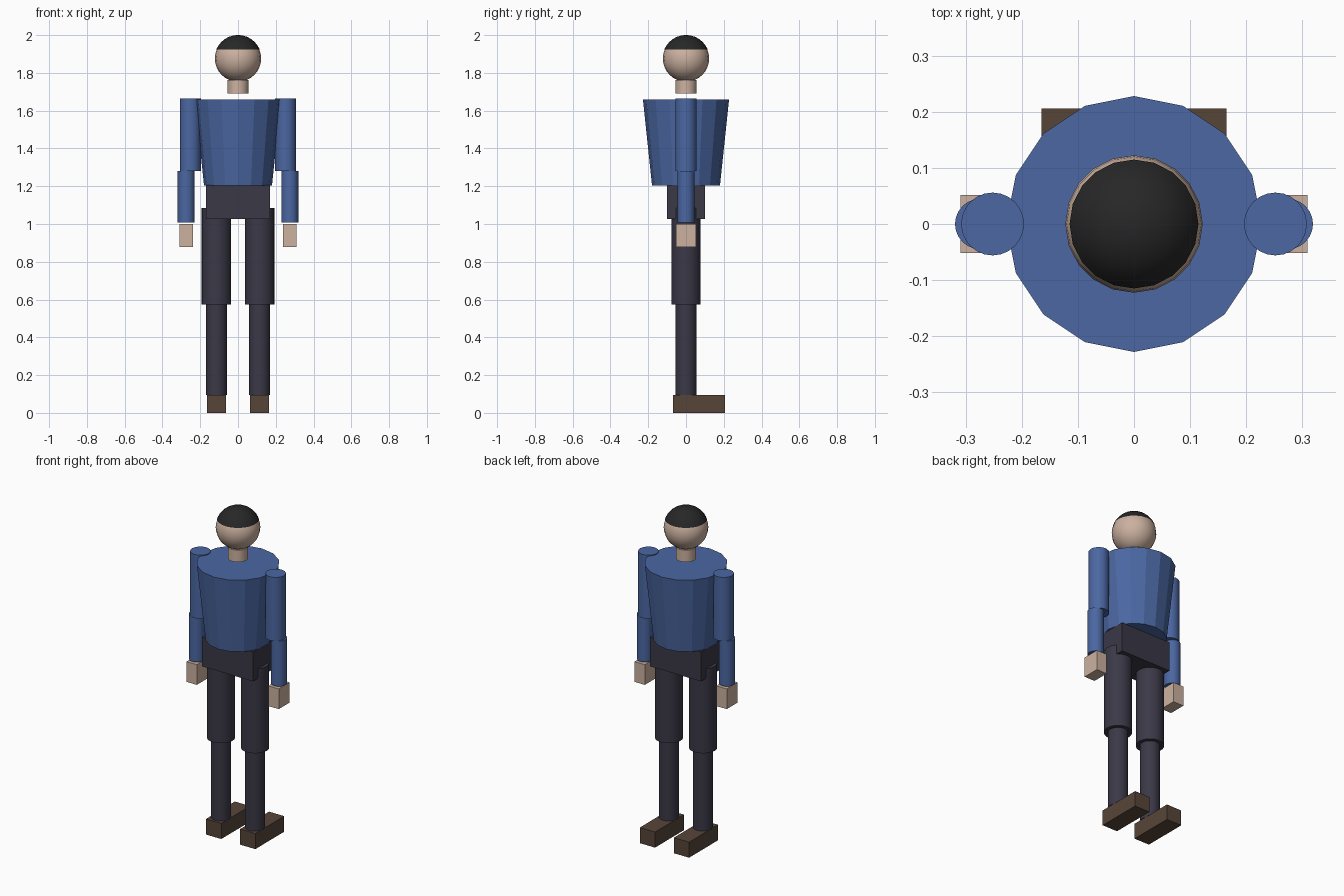
import bpy, bmesh
from mathutils import Matrix, Vector

old = bpy.data.objects.get("Cube")
if old:
    bpy.data.objects.remove(old, do_unlink=True)


def material(name, rgb):
    m = bpy.data.materials.new(name)
    m.use_nodes = True
    m.diffuse_color = (*rgb, 1)
    m.node_tree.nodes["Principled BSDF"].inputs["Base Color"].default_value = (*rgb, 1)
    return m


SHIRT = material("shirt blue", (0.07, 0.135, 0.36))
TROUSERS = material("trouser charcoal", (0.042, 0.04, 0.062))
SKIN = material("skin", (0.6, 0.44, 0.35))
SHOES = material("shoe brown", (0.095, 0.06, 0.04))
HAIR = material("hair black", (0.02, 0.02, 0.02))


def finish(bm, name, mat, smooth=False):
    mesh = bpy.data.meshes.new(name)
    bm.to_mesh(mesh)
    bm.free()
    mesh.materials.append(mat)
    obj = bpy.data.objects.new(name, mesh)
    bpy.context.collection.objects.link(obj)
    if smooth:
        bpy.ops.object.select_all(action="DESELECT")
        obj.select_set(True)
        bpy.context.view_layer.objects.active = obj
        bpy.ops.object.shade_smooth_by_angle()
    return obj


def tube(name, mat, x, z0, z1, r0, r1=None, sides=24, smooth=True):
    bm = bmesh.new()
    bmesh.ops.create_cone(bm, cap_ends=True, segments=sides, radius1=r0,
                          radius2=r0 if r1 is None else r1, depth=z1 - z0,
                          matrix=Matrix.Translation((x, 0, (z0 + z1) / 2)))
    return finish(bm, name, mat, smooth)


def box(name, mat, low, high):
    low, high = Vector(low), Vector(high)
    bm = bmesh.new()
    bmesh.ops.create_cube(bm, size=1, matrix=Matrix.Translation((low + high) / 2)
                          @ Matrix.Diagonal((*(high - low), 1)))
    return finish(bm, name, mat)


def ball(name, mat, z, radius, cut=None):
    bm = bmesh.new()
    bmesh.ops.create_uvsphere(bm, u_segments=20, v_segments=16, radius=radius,
                              matrix=Matrix.Translation((0, 0, z)))
    if cut is not None:
        geom = bm.verts[:] + bm.edges[:] + bm.faces[:]
        bmesh.ops.bisect_plane(bm, geom=geom, plane_co=(0, 0, cut),
                               plane_no=(0, 0, 1), clear_inner=True)
    return finish(bm, name, mat, True)


# Head, hair and neck
ball("head", SKIN, 1.876, 0.1225)
ball("hair", HAIR, 1.876, 0.1245, cut=1.924)
tube("neck", SKIN, 0, 1.69, 1.762, 0.056)

# Trunk
tube("torso", SHIRT, 0, 1.205, 1.66, 0.18, 0.228, sides=16, smooth=False)
box("pelvis", TROUSERS, (-0.17, -0.1, 1.027), (0.17, 0.1, 1.206))

# Arms and legs, one set per side
for side, s in (("left", 1), ("right", -1)):
    tube(side + "_upper_arm", SHIRT, s * 0.252, 1.28, 1.665, 0.056)
    tube(side + "_forearm", SHIRT, s * 0.274, 1.007, 1.281, 0.045)
    hx = s * 0.274
    box(side + "_hand", SKIN, (hx - 0.035, -0.052, 0.878), (hx + 0.035, 0.052, 1.0))
    lx = s * 0.114
    tube(side + "_thigh", TROUSERS, lx, 0.575, 1.085, 0.078)
    tube(side + "_shin", TROUSERS, lx, 0.094, 0.576, 0.056)
    box(side + "_shoe", SHOES, (lx - 0.051, -0.07, 0), (lx + 0.051, 0.206, 0.094))
